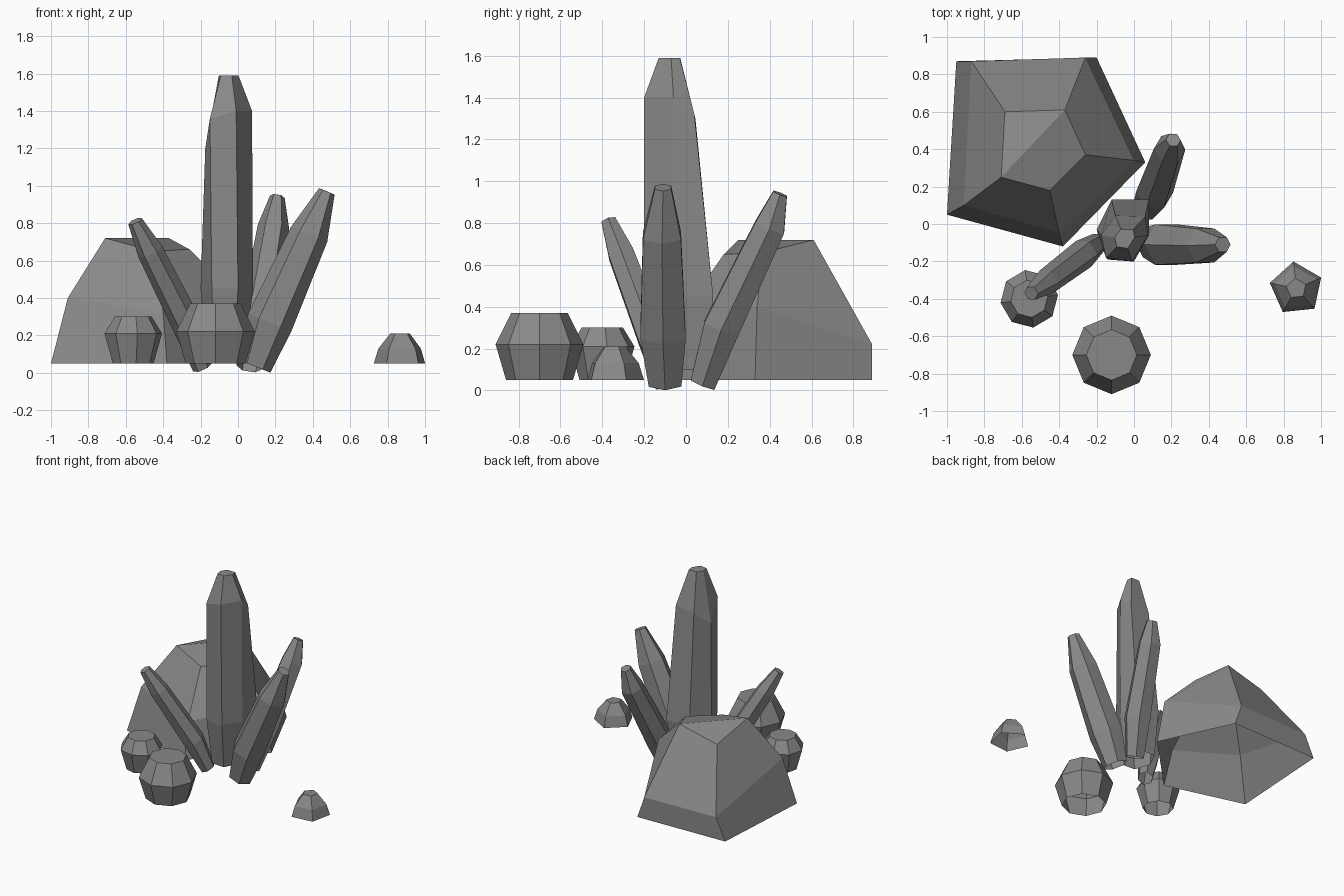
import bpy
import bmesh
from math import cos, sin, tau, radians
from mathutils import Vector

default_cube = bpy.data.objects.get("Cube")
if default_cube:
    bpy.data.objects.remove(default_cube, do_unlink=True)

stone = bpy.data.materials.new("stone_grey")
stone.use_nodes = True
stone.diffuse_color = (0.25, 0.25, 0.25, 1)
stone.node_tree.nodes["Principled BSDF"].inputs["Base Color"].default_value = stone.diffuse_color


def loft(name, rings, ridge=None):
    """Join rings of equal point count into a flat-shaded shell, open below.
    A ridge is a pair of top points that folds the top face."""
    bm = bmesh.new()
    loops = [[bm.verts.new(point) for point in ring] for ring in rings]
    count = len(loops[0])
    for lower, upper in zip(loops, loops[1:]):
        for i in range(count):
            j = (i + 1) % count
            bm.faces.new((lower[i], lower[j], upper[j], upper[i]))
    top = bm.faces.new(loops[-1])
    if ridge:
        bmesh.utils.face_split(top, loops[-1][ridge[0]], loops[-1][ridge[1]])
    mesh = bpy.data.meshes.new(name)
    bm.to_mesh(mesh)
    bm.free()
    mesh.materials.append(stone)
    obj = bpy.data.objects.new(name, mesh)
    bpy.context.collection.objects.link(obj)


def circle(center, radius, sides, turn=0, axis=(0, 0, 1)):
    """Regular ring of points facing along an axis."""
    rotation = Vector((0, 0, 1)).rotation_difference(Vector(axis))
    angles = [radians(turn) + tau * i / sides for i in range(sides)]
    return [Vector(center) + rotation @ Vector((radius * cos(a), radius * sin(a), 0))
            for a in angles]


def crystal(name, centers, radii, turn):
    """Leaning six-sided crystal that swells, then narrows to a blunt tip."""
    axis = Vector(centers[-1]) - Vector(centers[0])
    loft(name, [circle(c, r, 6, turn, axis) for c, r in zip(centers, radii)])


def boulder(name, center, sides, turn, levels):
    """Upright faceted rock; each level is a height and a radius."""
    x, y = center
    loft(name, [circle((x, y, z), r, sides, turn) for z, r in levels])


# Large five-sided rock, listed counter-clockwise from its front corner
base = [(-0.38, -0.12), (0.06, 0.33), (-0.2, 0.89), (-0.95, 0.87), (-1, 0.05)]
loft("large_rock", [
    [(x, y, 0.05) for x, y in base],
    [(-0.4, -0.05, 0.32), (0, 0.34, 0.4), (-0.26, 0.89, 0.22),
     (-0.87, 0.87, 0.22), (-0.91, 0.1, 0.4)],
    [(-0.45, 0.18, 0.65), (-0.26, 0.37, 0.66), (-0.37, 0.61, 0.72),
     (-0.69, 0.6, 0.64), (-0.71, 0.25, 0.72)],
], ridge=(2, 4))

# Tall central crystal with an uneven six-sided section
section = [(0, -0.2), (0.08, -0.06), (0.08, 0.13), (-0.12, 0.13), (-0.2, -0.03), (-0.14, -0.19)]
shoulder = [(-0.01, -0.2, 1.4), (0.075, -0.06, 1.4), (0.06, 0.04, 1.32),
            (-0.1, 0.045, 1.3), (-0.175, -0.06, 1.2), (-0.15, -0.18, 1.36)]
loft("central_crystal", [
    [(0.75 * x - 0.02, 0.75 * y, 0.1) for x, y in section],
    [(x, y, 0.45) for x, y in section],
    shoulder,
    [(-0.05 + 0.42 * (x + 0.05), -0.08 + 0.42 * (y + 0.08), 1.59) for x, y, z in shoulder],
])

# Leaning crystals around it
crystal("left_crystal",
        [(0.09, -0.1, 0.035), (0.17, -0.11, 0.27), (0.38, -0.115, 0.74), (0.475, -0.11, 0.97)],
        (0.09, 0.125, 0.105, 0.045), 0)
crystal("back_crystal",
        [(0.06, 0.08, 0.03), (0.11, 0.17, 0.3), (0.19, 0.4, 0.78), (0.21, 0.45, 0.94)],
        (0.07, 0.1, 0.085, 0.04), 0)
crystal("right_crystal",
        [(-0.19, -0.1, 0.03), (-0.27, -0.16, 0.25), (-0.47, -0.31, 0.65), (-0.55, -0.37, 0.81)],
        (0.055, 0.08, 0.07, 0.04), 0)

# Loose rocks on the ground
boulder("front_boulder", (-0.12, -0.7), 8, 0,
        [(0.05, 0.16), (0.22, 0.21), (0.37, 0.135)])
boulder("right_boulder", (-0.56, -0.4), 8, 8,
        [(0.05, 0.11), (0.21, 0.155), (0.3, 0.1)])
boulder("left_pebble", (0.868, -0.345), 5, 24,
        [(0.05, 0.145), (0.13, 0.12), (0.21, 0.055)])
